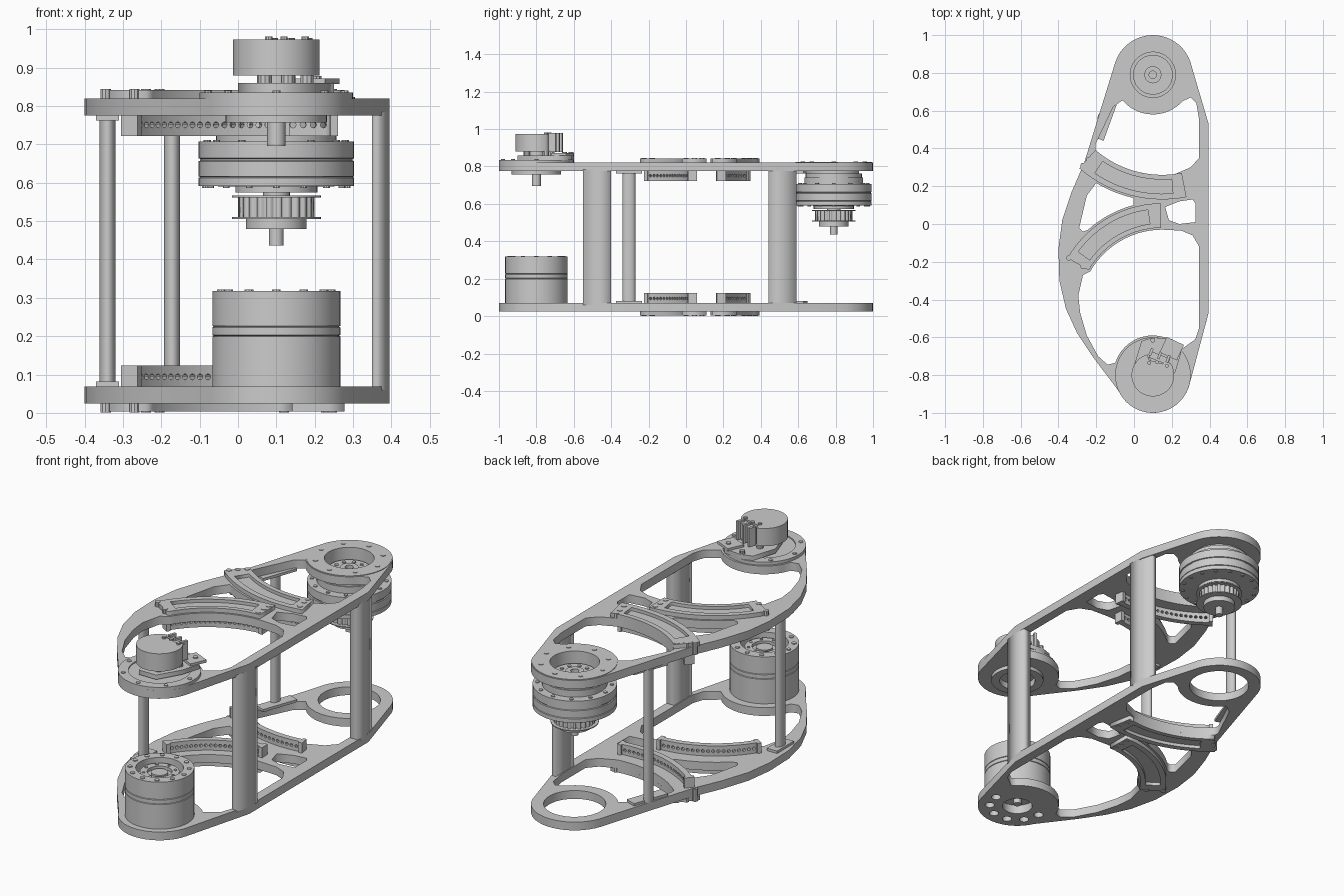
import bpy, bmesh
from math import sin, cos, pi, radians
from mathutils import Matrix, Vector

if "Cube" in bpy.data.objects:
    bpy.data.objects.remove(bpy.data.objects["Cube"])

REAR, FRONT = (0.1, 0.79), (0.1, -0.8)      # actuator axes
ARC_R, ARC_F = (0.15, 0.80), (0.15, -0.47)  # centres of the curved arms


def arc(c, r, a0, a1, n=14):
    return [(c[0] + r * cos(radians(a0 + (a1 - a0) * i / n)),
             c[1] + r * sin(radians(a0 + (a1 - a0) * i / n))) for i in range(n + 1)]


def circle(c, r, n=40):
    return arc(c, r, 0, 360, n)[:-1]


def sector(c, r0, r1, a0, a1, n=14):
    return arc(c, r0, a0, a1, n) + arc(c, r1, a1, a0, n)


def plate(name, loops, z0, z1):
    """Flat plate: first loop is the outline, the others are holes."""
    cu = bpy.data.curves.new(name, 'CURVE')
    cu.dimensions, cu.fill_mode, cu.extrude = '2D', 'BOTH', abs(z1 - z0) / 2
    for pts in loops:
        s = cu.splines.new('POLY')
        s.points.add(len(pts) - 1)
        for p, q in zip(s.points, pts):
            p.co = (q[0], q[1], 0, 1)
        s.use_cyclic_u = True
    ob = bpy.data.objects.new(name, cu)
    bpy.context.collection.objects.link(ob)
    ob.location.z = (z0 + z1) / 2
    bpy.ops.object.select_all(action='DESELECT')
    ob.select_set(True)
    bpy.context.view_layer.objects.active = ob
    bpy.ops.object.convert(target='MESH')
    return bpy.context.object


def finish(name, bm, smooth=False):
    bmesh.ops.recalc_face_normals(bm, faces=bm.faces)
    me = bpy.data.meshes.new(name)
    bm.to_mesh(me)
    bm.free()
    ob = bpy.data.objects.new(name, me)
    bpy.context.collection.objects.link(ob)
    if smooth:
        bpy.ops.object.select_all(action='DESELECT')
        ob.select_set(True)
        bpy.context.view_layer.objects.active = ob
        bpy.ops.object.shade_smooth_by_angle(angle=radians(30))
    return ob


def lathe(name, c, prof, n=48):
    """Spin an (r, z) profile around the vertical axis at c."""
    bm = bmesh.new()
    vs = [bm.verts.new((r, 0, z)) for r, z in prof]
    es = [bm.edges.new(e) for e in zip(vs, vs[1:])]
    bmesh.ops.spin(bm, geom=vs + es, cent=(0, 0, 0), axis=(0, 0, 1), angle=2 * pi, steps=n)
    bmesh.ops.remove_doubles(bm, verts=bm.verts, dist=1e-5)
    bmesh.ops.translate(bm, verts=bm.verts, vec=(c[0], c[1], 0))
    return finish(name, bm, True)


def pegs(name, centres, r, z0, z1, n=10):
    """Several vertical cylinders in one object."""
    bm = bmesh.new()
    for x, y in centres:
        bmesh.ops.create_cone(bm, cap_ends=True, segments=n, radius1=r, radius2=r, depth=abs(z1 - z0),
                              matrix=Matrix.Translation((x, y, (z0 + z1) / 2)))
    return finish(name, bm, True)


def box(name, c, size, rot=0):
    bm = bmesh.new()
    bmesh.ops.create_cube(bm, size=1, matrix=Matrix.Translation(c) @ Matrix.Rotation(rot, 4, 'Z')
                          @ Matrix.Diagonal((*size, 1)))
    return finish(name, bm)


def rail(name, c, r, a0, a1, z0, z1):
    """Curved wall with a row of radial holes."""
    ob = plate(name, [sector(c, r, r + 0.03, a0, a1, 22)], z0, z1)
    bm = bmesh.new()
    bm.from_mesh(ob.data)
    bmesh.ops.remove_doubles(bm, verts=bm.verts, dist=1e-5)
    bmesh.ops.recalc_face_normals(bm, faces=bm.faces)
    bm.to_mesh(ob.data)
    bm.free()
    bm = bmesh.new()
    for i in range(19):
        a = radians(a0 + (a1 - a0) * (i + 1) / 20)
        d = Vector((cos(a), sin(a), 0))
        m = Matrix.Translation(Vector((*c, (z0 + z1) / 2)) + d * (r + 0.015))
        bmesh.ops.create_cone(bm, cap_ends=True, segments=8, radius1=0.008, radius2=0.008, depth=0.08,
                              matrix=m @ d.to_track_quat('Z', 'Y').to_matrix().to_4x4())
    cut = finish("rail_cutter", bm)
    mod = ob.modifiers.new("holes", 'BOOLEAN')
    mod.operation, mod.object, mod.solver = 'DIFFERENCE', cut, 'EXACT'
    bpy.context.view_layer.objects.active = ob
    bpy.ops.object.modifier_apply(modifier=mod.name)
    bpy.data.objects.remove(cut)


# Frame plate outline and its openings
outline = ([(0.395, -0.47), (0.395, 0.53)] + arc(REAR, 0.21, 12, 160, 20)
           + [(-0.265, 0.32), (-0.33, 0.17), (-0.38, 0.02), (-0.4, -0.13), (-0.395, -0.3),
              (-0.36, -0.45), (-0.3, -0.58), (-0.22, -0.7)] + arc(FRONT, 0.2, 205, 345, 20))
rear_gap = (arc(REAR, 0.21, 318, 220) + [(-0.11, 0.62), (-0.205, 0.42)] + arc(ARC_R, 0.54, 229, 277)
            + [(0.3, 0.3), (0.345, 0.35), (0.345, 0.55), (0.33, 0.64), (0.3, 0.67)])
left_gap = (arc(ARC_R, 0.68, 257, 239, 8) + [(-0.25, 0.15), (-0.29, -0.02), (-0.27, -0.04)]
            + arc(ARC_F, 0.59, 132, 105, 8))
right_gap = [(0.185, 0.02), (0.165, 0.09), (0.24, 0.12), (0.31, 0.13), (0.325, 0.11), (0.325, 0.01), (0.24, 0.0)]
front_gap = (arc(FRONT, 0.21, 42, 150) + [(-0.1, -0.735), (-0.14, -0.745), (-0.19, -0.7), (-0.25, -0.59),
             (-0.285, -0.47), (-0.295, -0.38), (-0.27, -0.27)] + arc(ARC_F, 0.44, 150, 90)
             + [(0.25, -0.035), (0.31, -0.06), (0.345, -0.12), (0.345, -0.55), (0.325, -0.61)])
gaps = [rear_gap, left_gap, right_gap, front_gap]
screws = [(-0.27, 0.31), (-0.24, 0.34), (-0.205, 0.37), (0.23, 0.255), (0.235, 0.22), (0.245, 0.17),
          (0.12, 0.085), (0.12, 0.045), (0.12, 0.0), (-0.345, -0.18), (-0.27, -0.225)]

# Upper and lower frames, the lower one mirrored in height
for side in ("upper", "lower"):
    Z = (lambda z: z) if side == "upper" else (lambda z: 0.845 - z)
    if side == "upper":
        holes = [circle(REAR, 0.135), circle(FRONT, 0.12)]
    else:
        holes = [circle(REAR, 0.15), circle(FRONT, 0.075)]
        holes += [circle(p, 0.024, 12) for p in arc(FRONT, 0.14, 180, 360, 5)]
    plate(side + "_frame_plate", [outline] + gaps + holes, Z(0.776), Z(0.82))
    for nm, c, r, a0, a1 in (("rear", ARC_R, 0.54, 229, 281), ("front", ARC_F, 0.45, 91, 150)):
        plate(f"{side}_{nm}_arc_bracket", [sector(c, r, r + 0.13, a0, a1),
              sector(c, r + 0.025, r + 0.1, a0 + 7, a1 - 6)], Z(0.82), Z(0.842))
        plate(f"{side}_{nm}_arc_floor", [sector(c, r + 0.02, r + 0.105, a0 + 6, a1 - 5)], Z(0.815), Z(0.825))
        rr = r + (0.065 if nm == "rear" else 0.04)
        rail(f"{side}_{nm}_perforated_rail", c, rr, a0 + 2, a1 - 2, Z(0.722), Z(0.78))
        for k, a in enumerate((a0 + 2, a1 - 2)):   # rail end blocks
            x, y = arc(c, rr + 0.015, a, a, 1)[0]
            box(f"{side}_{nm}_rail_end_{k}", (x, y, Z(0.75)), (0.05, 0.02, 0.056), radians(a))
    pegs(side + "_bracket_screws", screws, 0.014, Z(0.78), Z(0.8445))
    box(side + "_front_rod_foot", (-0.34, -0.305, Z(0.77)), (0.06, 0.14, 0.014))
    box(side + "_rear_rod_foot", (-0.155, 0.545, Z(0.77)), (0.06, 0.2, 0.014), radians(-20))

# Uprights: two flat posts on the right, two oval rods on the left
for nm, s, y0 in (("front", 1, -0.55), ("rear", -1, 0.59)):
    pts = [(0.35, y0), (0.374, y0), (0.395, y0 + s * 0.08), (0.395, y0 + s * 0.15), (0.35, y0 + s * 0.15)]
    plate(nm + "_post", [pts], 0.06, 0.785)
for nm, x, y, ry in (("front", -0.34, -0.305, 0.034), ("rear", -0.172, 0.56, 0.03)):
    plate(nm + "_rod", [[(x + 0.021 * u, y + ry * v) for u, v in circle((0, 0), 1, 24)]], 0.07, 0.775)

# Rear actuator hanging from the upper plate
lathe("rear_actuator_body", REAR, [
    (0, 0.735), (0.12, 0.735), (0.12, 0.823), (0.205, 0.823), (0.205, 0.815), (0.135, 0.815), (0.135, 0.762),
    (0.15, 0.762), (0.15, 0.742), (0.157, 0.742), (0.157, 0.707), (0.203, 0.707), (0.203, 0.664),
    (0.198, 0.662), (0.198, 0.658), (0.203, 0.656), (0.203, 0.617), (0.198, 0.615), (0.203, 0.613),
    (0.203, 0.592), (0.107, 0.59), (0.107, 0.574), (0.035, 0.574), (0.035, 0.562), (0, 0.562)])
lathe("rear_output_disc", REAR, [(0.04, 0.74), (0.04, 0.765), (0.105, 0.765), (0.105, 0.73)])
lathe("rear_output_hub", REAR, [(0.02, 0.74), (0.02, 0.775), (0.045, 0.775), (0.045, 0.735)])
pegs("rear_output_bolts", circle(REAR, 0.075, 10), 0.01, 0.74, 0.77)
pegs("rear_flange_bolts", circle(REAR, 0.165, 8), 0.012, 0.8, 0.826)
pegs("rear_body_bolts", circle(REAR, 0.18, 12), 0.01, 0.7, 0.712)
pegs("rear_lower_bolts", circle(REAR, 0.185, 16), 0.009, 0.587, 0.595)

# Toothed pulley and shaft
teeth = []
for k in range(24):
    for da, r in ((0, 0.1), (8, 0.1), (9, 0.09), (14, 0.09)):
        teeth += arc(REAR, r, k * 15 + da, k * 15 + da, 1)[:1]
plate("pulley_teeth", [teeth], 0.508, 0.562)
for nm, z in (("top", 0.562), ("bottom", 0.506)):
    lathe(f"pulley_{nm}_flange", REAR, [(0, z), (0.116, z), (0.116, z + 0.005), (0, z + 0.005)])
lathe("pulley_hub_and_shaft", REAR, [(0.03, 0.575), (0.03, 0.506), (0.079, 0.506), (0.079, 0.48),
                                     (0.019, 0.48), (0.019, 0.437), (0, 0.437)])

# Lower front motor standing on the bottom plate
lathe("lower_motor_body", FRONT, [
    (0.075, 0.065), (0.167, 0.065), (0.167, 0.199), (0.163, 0.201), (0.167, 0.203), (0.167, 0.223),
    (0.163, 0.225), (0.167, 0.227), (0.167, 0.318), (0.115, 0.318), (0.115, 0.27), (0, 0.27)])
lathe("lower_motor_rotor", FRONT, [(0, 0.295), (0.04, 0.295), (0.04, 0.282), (0.06, 0.282), (0.06, 0.298),
                                   (0.095, 0.298), (0.095, 0.27)])
lathe("lower_motor_base", FRONT, [(0, 0.075), (0.08, 0.075), (0.08, 0.065)])
lathe("lower_motor_shaft", FRONT, [(0, 0.035), (0.02, 0.035), (0.02, 0.09)])
pegs("lower_motor_bolts", circle(FRONT, 0.143, 12), 0.012, 0.31, 0.322)
pegs("lower_rotor_bolts", circle(FRONT, 0.078, 8), 0.008, 0.29, 0.302)

# Upper front encoder motor with its mount
lathe("encoder_base_disc", FRONT, [
    (0, 0.83), (0.15, 0.83), (0.15, 0.836), (0.2, 0.836), (0.2, 0.815), (0.12, 0.815), (0.12, 0.776),
    (0.132, 0.776), (0.132, 0.757), (0.09, 0.757), (0.09, 0.79), (0, 0.79)])
lathe("encoder_shaft", FRONT, [(0, 0.696), (0.024, 0.696), (0.024, 0.85)], 24)
pegs("encoder_disc_bolts", circle(FRONT, 0.178, 8), 0.011, 0.83, 0.84)
plate("encoder_mount_plate", [[(0.05, -0.9), (0.0, -0.75), (0.04, -0.62), (0.1, -0.6), (0.2, -0.61),
                               (0.25, -0.68), (0.22, -0.78), (0.15, -0.9)]], 0.836, 0.86)
box("encoder_mount_tab", (0.2, -0.66, 0.865), (0.1, 0.09, 0.014), radians(-25))
pegs("encoder_standoffs", [(0.07, -0.85), (0.13, -0.85), (0.18, -0.75), (0.07, -0.72)], 0.018, 0.85, 0.885)
lathe("encoder_neck", FRONT, [(0.05, 0.85), (0.05, 0.89)])
housing = arc(FRONT, 0.113, 105, 395, 36) + [(0.15, -0.74), (0.08, -0.72)]
plate("encoder_housing", [housing], 0.88, 0.974)
box("encoder_connector", (0.135, -0.71, 0.925), (0.11, 0.035, 0.085), radians(-22))
for i in range(3):
    box(f"encoder_connector_rib_{i}", (0.09 + i * 0.045, -0.678 - i * 0.018, 0.928), (0.014, 0.04, 0.1), radians(-22))
pegs("encoder_top_screws", [(0.08, -0.735), (0.12, -0.73), (0.175, -0.75)], 0.01, 0.96, 0.982)
pegs("encoder_mount_screws", [(0.1, -0.615), (0.205, -0.65)], 0.013, 0.85, 0.878)
